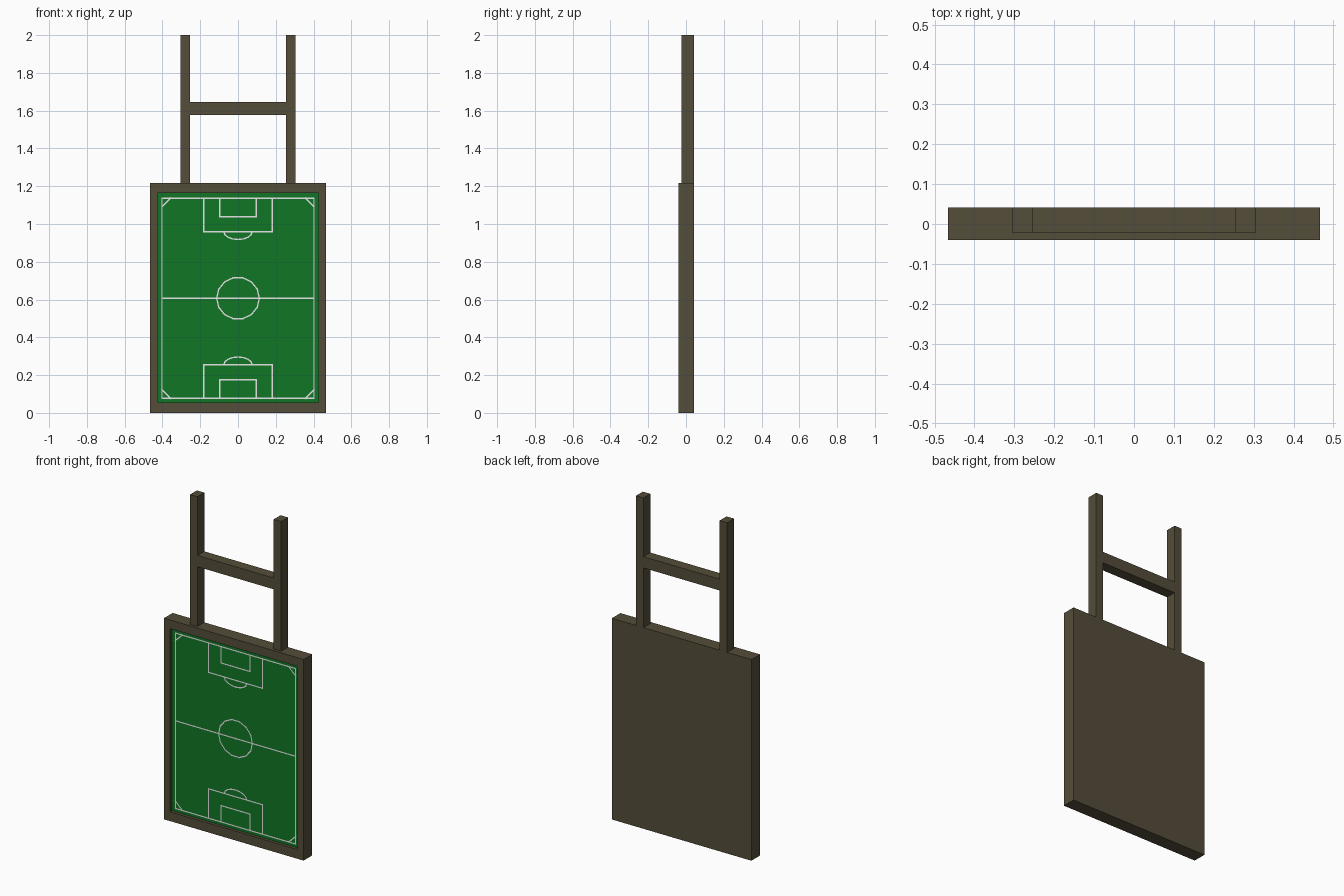
import bpy, bmesh, math
from mathutils import Vector

if "Cube" in bpy.data.objects:
    bpy.data.objects.remove(bpy.data.objects["Cube"])


def material(name, rgb):
    mat = bpy.data.materials.new(name)
    mat.use_nodes = True
    mat.diffuse_color = (*rgb, 1)
    mat.node_tree.nodes["Principled BSDF"].inputs["Base Color"].default_value = (*rgb, 1)
    return mat


wood = material("dark wood", (0.089, 0.074, 0.042))
grass = material("pitch green", (0.005, 0.18, 0.018))
white = material("line white", (0.8, 0.8, 0.8))


def finish(name, bm, *mats):
    mesh = bpy.data.meshes.new(name)
    bm.to_mesh(mesh)
    bm.free()
    for mat in mats:
        mesh.materials.append(mat)
    obj = bpy.data.objects.new(name, mesh)
    bpy.context.collection.objects.link(obj)
    return obj


def box_mesh(x, y, z):
    """Box from three (low, high) ranges."""
    bm = bmesh.new()
    bmesh.ops.create_cube(bm, size=1)
    for v in bm.verts:
        v.co = [r[0] if c < 0 else r[1] for c, r in zip(v.co, (x, y, z))]
    return bm


BACK, FRONT, FLOOR = 0.042, -0.04, -0.022
WIDTH, TOP = 0.467, 1.216
MID = 0.607

# Board: front face inset and pushed back to form the framed pitch
bm = box_mesh((-WIDTH, WIDTH), (FRONT, BACK), (0, TOP))
bm.normal_update()
face = min(bm.faces, key=lambda f: f.normal.y)
bmesh.ops.inset_region(bm, faces=[face], thickness=0.04)
for v in face.verts:
    v.co.x = math.copysign(0.427, v.co.x)
    v.co.z = 0.056 if v.co.z < MID else 1.163
floor = bmesh.ops.extrude_discrete_faces(bm, faces=[face])["faces"][0]
for v in floor.verts:
    v.co.y = FLOOR
floor.material_index = 1
finish("pitch_board", bm, wood, grass)

# Posts and crossbar
for side, name in ((-1, "right_post"), (1, "left_post")):
    x = sorted((side * 0.255, side * 0.305))
    finish(name, box_mesh(x, (-0.023, BACK), (TOP, 2)), wood)
finish("crossbar", box_mesh((-0.255, 0.255), (-0.023, BACK), (1.577, 1.645)), wood)


# Painted markings: thin flat strips along paths in x and z
def stroke(bm, points, width=0.007):
    for a, b in zip(points, points[1:]):
        a, b = Vector(a), Vector(b)
        along = (b - a).normalized() * width / 2
        across = Vector((-along.y, along.x))
        a, b = a - along, b + along
        corners = (a - across, b - across, b + across, a + across)
        f = bm.faces.new([bm.verts.new((p.x, FLOOR - 0.002, p.y)) for p in corners])
        f.normal_update()
        if f.normal.y > 0:
            f.normal_flip()


def arc(cx, cz, rx, rz, start, end, steps):
    angles = [math.radians(start + (end - start) * i / steps) for i in range(steps + 1)]
    return [(cx + rx * math.cos(t), cz + rz * math.sin(t)) for t in angles]


bm = bmesh.new()
half, low = 0.402, 0.077
high = 2 * MID - low
stroke(bm, [(-half, low), (half, low), (half, high), (-half, high), (-half, low)])
stroke(bm, [(-half, MID), (half, MID)])
stroke(bm, arc(0, MID, 0.113, 0.111, 0, 360, 14))
stroke(bm, [(-0.003, MID), (0.003, MID)], 0.01)
end_marks = [
    [(-0.181, low), (-0.181, 0.255), (0.181, 0.255), (0.181, low)],
    [(-0.097, low), (-0.097, 0.176), (0.097, 0.176), (0.097, low)],
    arc(0, 0.255, 0.075, 0.041, 0, 180, 8),
    [(-half, 0.122), (-0.356, low)],
    [(half, 0.122), (0.356, low)],
]
for path in end_marks:
    stroke(bm, path)
    stroke(bm, [(x, 2 * MID - z) for x, z in path])
finish("pitch_markings", bm, white)
